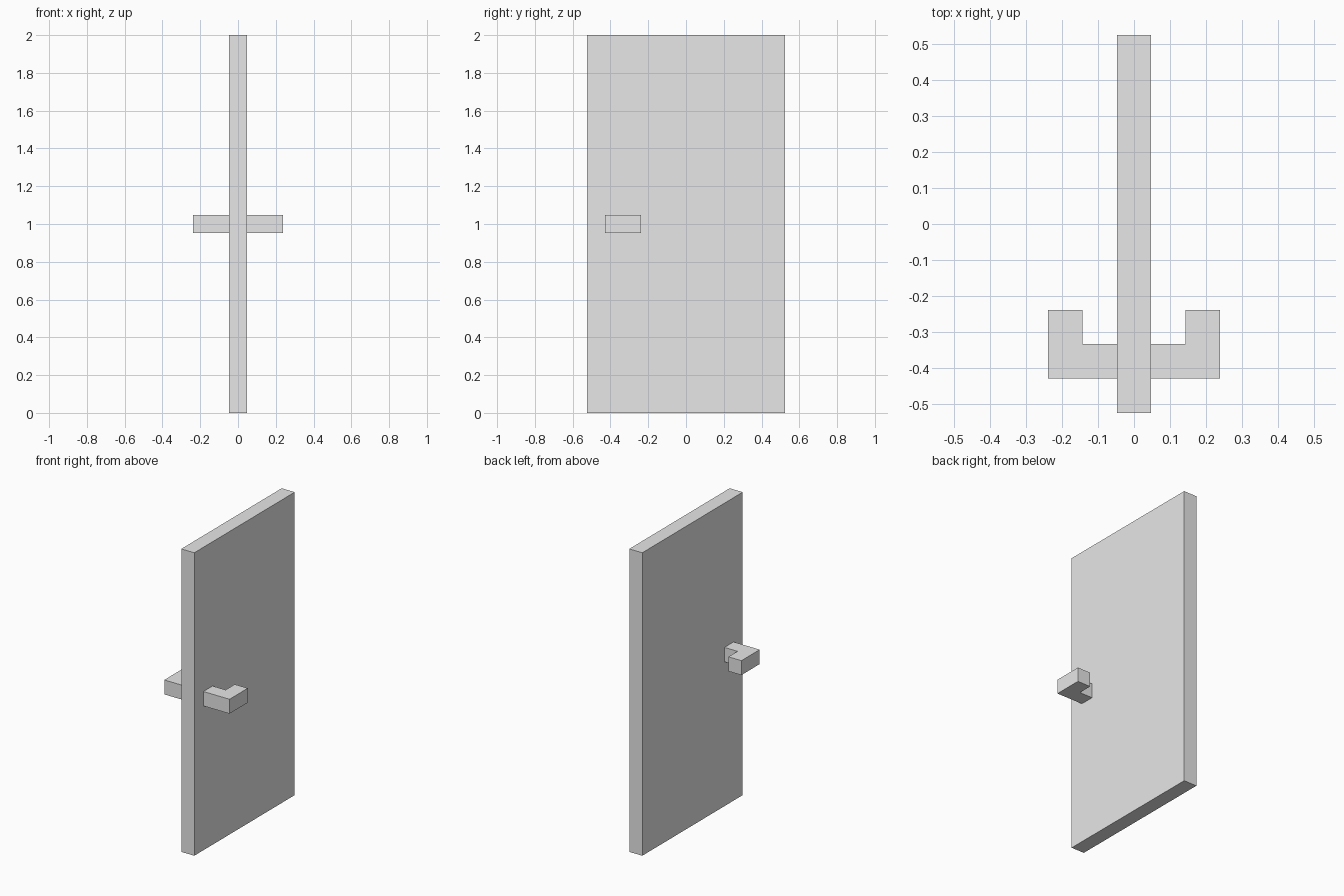
import bpy
import bmesh

cube = bpy.data.objects.get("Cube")
if cube:
    bpy.data.objects.remove(cube, do_unlink=True)

U = 2 / 21  # door thickness, the module for every part

grey = bpy.data.materials.new("light_grey")
grey.use_nodes = True
grey.diffuse_color = (0.8, 0.8, 0.8, 1)
grey.node_tree.nodes["Principled BSDF"].inputs["Base Color"].default_value = (0.8, 0.8, 0.8, 1)


def prism(name, outline, z0, z1):
    """Extrude an outline, given in modules, from z0 up to z1."""
    bm = bmesh.new()
    base = bm.faces.new([bm.verts.new((x * U, y * U, z0 * U)) for x, y in outline])
    top = bmesh.ops.extrude_face_region(bm, geom=[base])["geom"]
    verts = [v for v in top if isinstance(v, bmesh.types.BMVert)]
    bmesh.ops.translate(bm, verts=verts, vec=(0, 0, (z1 - z0) * U))
    bmesh.ops.recalc_face_normals(bm, faces=bm.faces)
    mesh = bpy.data.meshes.new(name)
    bm.to_mesh(mesh)
    bm.free()
    mesh.materials.append(grey)
    obj = bpy.data.objects.new(name, mesh)
    bpy.context.collection.objects.link(obj)
    return obj


# Door slab
prism("door_panel", [(-0.5, -5.5), (0.5, -5.5), (0.5, 5.5), (-0.5, 5.5)], 0, 21)

# L-shaped lever handle on each face
lever = [(0.5, -4.5), (2.5, -4.5), (2.5, -2.5), (1.5, -2.5), (1.5, -3.5), (0.5, -3.5)]
for name, side in (("left_handle", 1), ("right_handle", -1)):
    prism(name, [(side * x, y) for x, y in lever], 10, 11)
